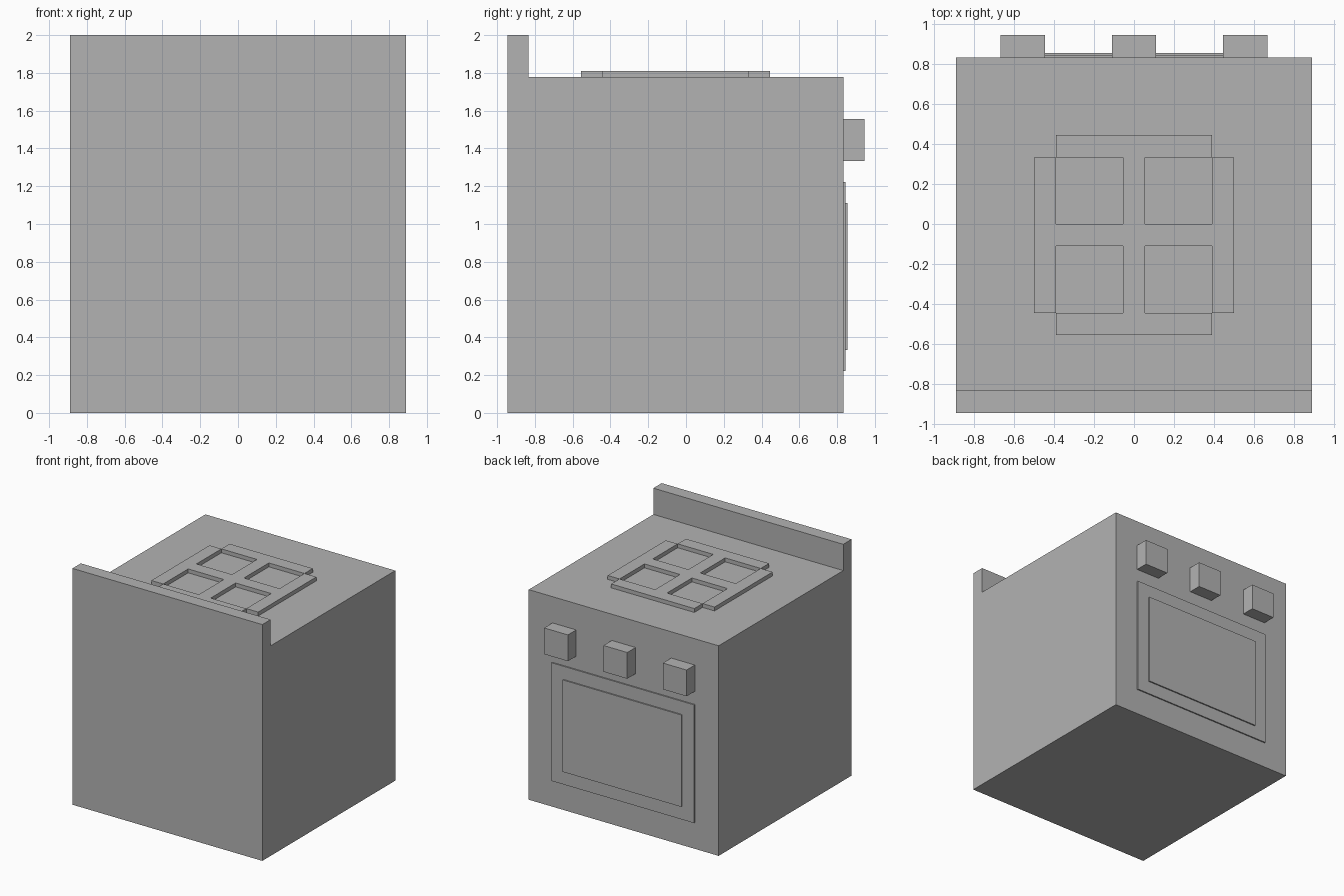
import bpy, bmesh

if "Cube" in bpy.data.objects:
    bpy.data.objects.remove(bpy.data.objects["Cube"])

U = 1 / 18  # design unit

grey = bpy.data.materials.new("grey enamel")
grey.diffuse_color = (0.45, 0.45, 0.45, 1)
grey.use_nodes = True
grey.node_tree.nodes["Principled BSDF"].inputs["Base Color"].default_value = grey.diffuse_color


def finish(name, bm):
    bmesh.ops.recalc_face_normals(bm, faces=bm.faces)
    mesh = bpy.data.meshes.new(name)
    bm.to_mesh(mesh)
    bm.free()
    mesh.materials.append(grey)
    obj = bpy.data.objects.new(name, mesh)
    bpy.context.collection.objects.link(obj)
    return obj


def extrude(bm, faces, vec):
    new = bmesh.ops.extrude_face_region(bm, geom=faces, use_keep_orig=True)["geom"]
    verts = [g for g in new if isinstance(g, bmesh.types.BMVert)]
    bmesh.ops.translate(bm, verts=verts, vec=vec)


def box(name, x, y, z):
    """Box from (min, max) ranges."""
    bm = bmesh.new()
    for v in bmesh.ops.create_cube(bm, size=1)["verts"]:
        v.co = (x[v.co.x > 0], y[v.co.y > 0], z[v.co.z > 0])
    return finish(name, bm)


# Body with raised back panel: side profile extruded across the width
bm = bmesh.new()
profile = [(-17, 0), (15, 0), (15, 32), (-15, 32), (-15, 36), (-17, 36)]
side = bm.faces.new([bm.verts.new((-16 * U, y * U, z * U)) for y, z in profile])
extrude(bm, [side], (32 * U, 0, 0))
finish("stove_body", bm)

# Oven door and its raised window panel
face_y = 15 * U
box("oven_door", (-12 * U, 12 * U), (face_y, face_y + 0.011), (4 * U, 22 * U))
box("oven_window", (-10 * U, 10 * U), (face_y + 0.011, face_y + 0.022), (6 * U, 20 * U))

# Three square control knobs
for i, cx in enumerate((-10, 0, 10)):
    box(f"knob_{i + 1}", ((cx - 2) * U, (cx + 2) * U), (face_y, 17 * U), (24 * U, 28 * U))

# Hob grate: grid of cells without the four corners and four burner openings
xs = [-9, -7, -1, 1, 7, 9]
ys = [-10, -8, -2, 0, 6, 8]
bm = bmesh.new()
grid = [[bm.verts.new((x * U, y * U, 32 * U)) for y in ys] for x in xs]
for i in range(5):
    for j in range(5):
        corner = i in (0, 4) and j in (0, 4)
        opening = i in (1, 3) and j in (1, 3)
        if not corner and not opening:
            bm.faces.new((grid[i][j], grid[i + 1][j], grid[i + 1][j + 1], grid[i][j + 1]))
bmesh.ops.delete(bm, geom=[v for v in bm.verts if not v.link_faces], context='VERTS')
extrude(bm, bm.faces[:], (0, 0, 0.033))
finish("hob_grate", bm)
